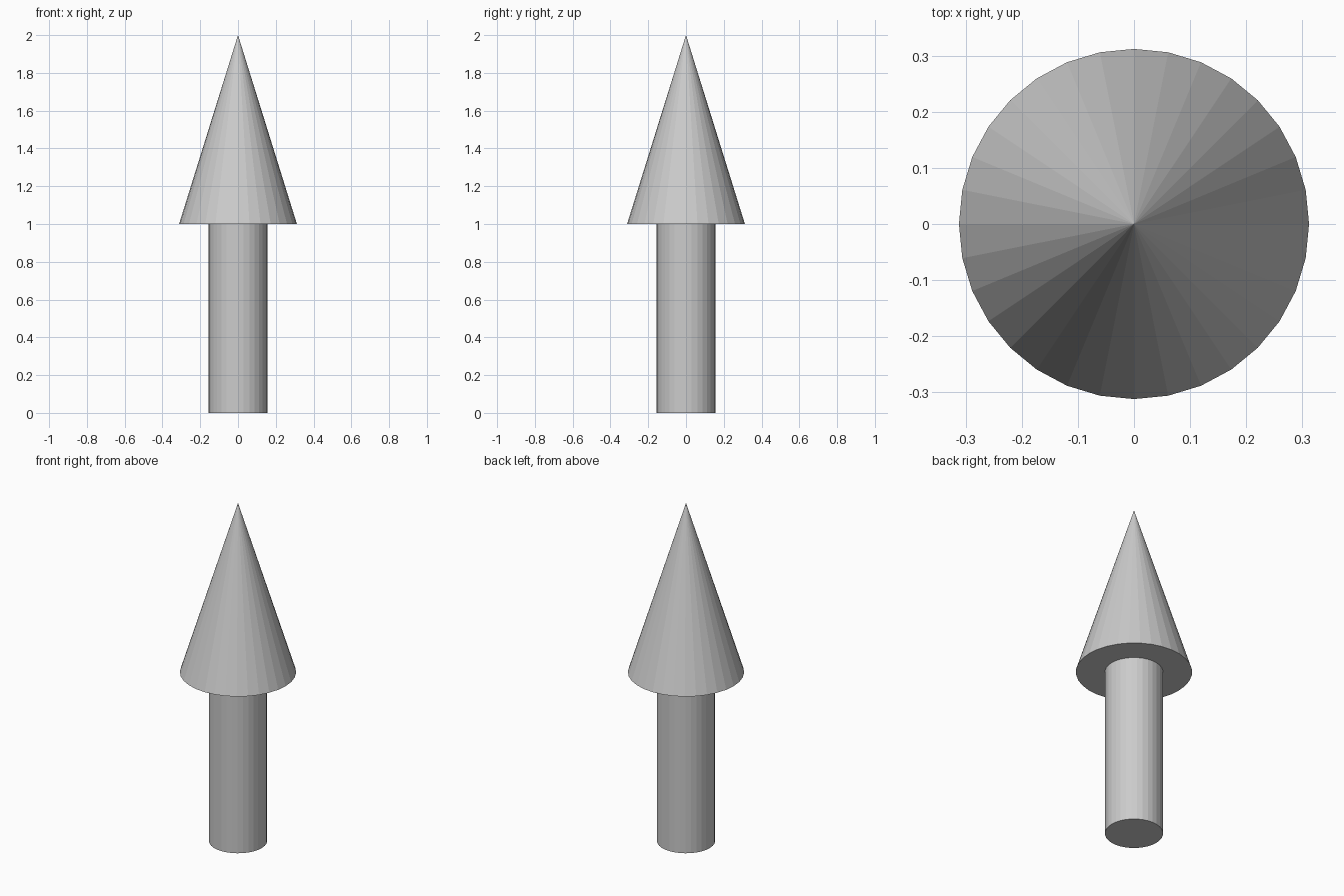
import bpy

if "Cube" in bpy.data.objects:
    bpy.data.objects.remove(bpy.data.objects["Cube"])

SIDES = 32

# Shaft: flat-faced cylinder standing on the ground
bpy.ops.mesh.primitive_cylinder_add(vertices=SIDES, radius=0.156, depth=1.0,
                                    location=(0, 0, 0.5))
bpy.context.object.name = "shaft"

# Arrowhead: flat-faced cone sitting on the shaft
bpy.ops.mesh.primitive_cone_add(vertices=SIDES, radius1=0.312, radius2=0,
                                depth=1.0, location=(0, 0, 1.5))
bpy.context.object.name = "arrowhead"
